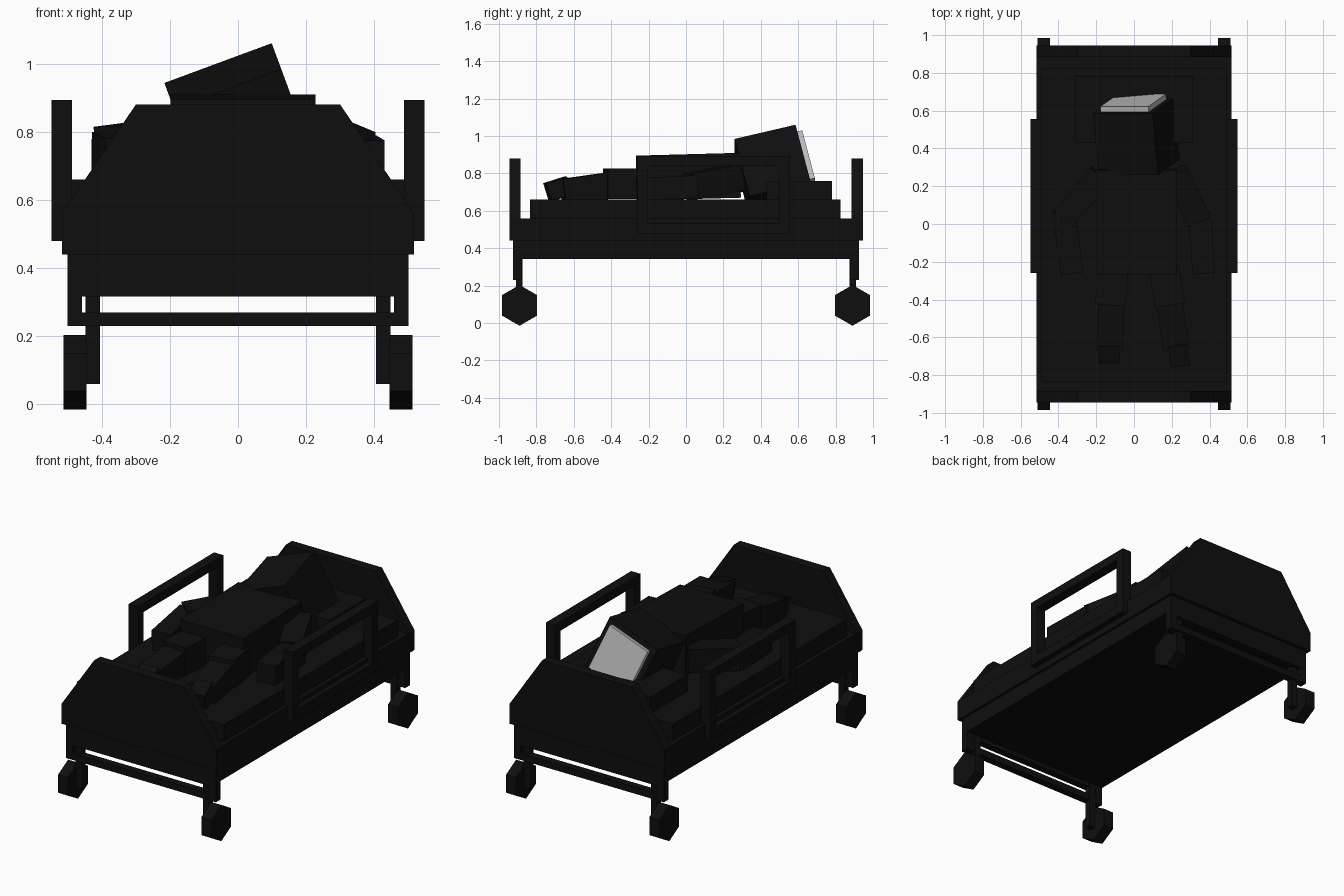
import bpy
import bmesh
from mathutils import Matrix, Vector

cube = bpy.data.objects.get("Cube")
if cube:
    bpy.data.objects.remove(cube)


def material(name, value):
    m = bpy.data.materials.new(name)
    m.use_nodes = True
    color = (value, value, value, 1)
    m.diffuse_color = color
    m.node_tree.nodes["Principled BSDF"].inputs["Base Color"].default_value = color
    return m


black = material("black", 0.0045)
grey = material("light grey", 0.5)


def finish(name, bm, mat=black):
    bmesh.ops.recalc_face_normals(bm, faces=bm.faces)
    mesh = bpy.data.meshes.new(name)
    bm.to_mesh(mesh)
    bm.free()
    mesh.materials.append(mat)
    obj = bpy.data.objects.new(name, mesh)
    bpy.context.collection.objects.link(obj)
    return obj


def oriented_box(name, center, size, axes, mat=black):
    """Box whose local x, y, z follow the three given axes."""
    bm = bmesh.new()
    rot = Matrix(axes).transposed().to_4x4()
    bmesh.ops.create_cube(bm, size=1, matrix=Matrix.Translation(center) @ rot @ Matrix.Diagonal((*size, 1)))
    return finish(name, bm, mat)


def box(name, x, y, z):
    """Upright box from (min, max) ranges."""
    center = Vector([(a + b) / 2 for a, b in (x, y, z)])
    size = [abs(b - a) for a, b in (x, y, z)]
    return oriented_box(name, center, size, Matrix.Identity(3))


def limb(name, start, end, width, height):
    """Box running from start to end."""
    a, b = Vector(start), Vector(end)
    v = (b - a).normalized()
    u = v.cross(Vector((0, 0, 1))).normalized()
    return oriented_box(name, (a + b) / 2, (width, (b - a).length, height), (u, v, u.cross(v)))


# Mattress and bed base
box("lower_frame", (-.5, .5), (-.925, .925), (.342, .44))
box("platform", (-.515, .515), (-.9, .9), (.44, .56))
box("mattress", (-.49, .49), (-.835, .825), (.56, .66))
box("pillow", (-.31, .31), (.43, .78), (.66, .76))

for end, s in (("foot", -1), ("head", 1)):
    # Board with wide cut corners
    bm = bmesh.new()
    outline = [(-.517, .44), (.517, .44), (.517, .56), (.3, .88), (-.3, .88), (-.517, .56)]
    face = bm.faces.new([bm.verts.new((x, s * .885, z)) for x, z in outline])
    ext = bmesh.ops.extrude_face_region(bm, geom=[face])
    bmesh.ops.translate(bm, vec=(0, s * .06, 0), verts=[v for v in ext["geom"] if isinstance(v, bmesh.types.BMVert)])
    finish(end + "_board", bm)

    # Support under each end
    depth = (s * .88, s * .925)
    box(end + "_upper_beam", (-.5, .5), depth, (.317, .36))
    box(end + "_crossbar", (-.5, .5), depth, (.23, .27))
    for side, t in (("left", 1), ("right", -1)):
        box(f"{end}_{side}_leg", (t * .458, t * .5), depth, (.23, .36))
        box(f"{end}_{side}_wheel_fork", (t * .405, t * .447), (s * .875, s * .91), (.06, .36))
        bm = bmesh.new()
        turn = Matrix.Rotation(1.5707963, 4, "Y") @ Matrix.Rotation(1.5707963, 4, "Z")
        bmesh.ops.create_cone(bm, cap_ends=True, segments=6, radius1=.109, radius2=.109, depth=.067,
                              matrix=Matrix.Translation((t * .4785, s * .89, .0945)) @ turn)
        finish(f"{end}_{side}_wheel", bm)

# Side rails
for side, t in (("left", 1), ("right", -1)):
    x = (t * .487, t * .548)
    box(side + "_rail_top", x, (-.26, .555), (.84, .893))
    box(side + "_rail_bottom", x, (-.26, .555), (.48, .535))
    box(side + "_rail_foot_post", x, (-.26, -.205), (.48, .893))
    box(side + "_rail_head_post", x, (.5, .555), (.48, .893))

# Lying figure: torso and turned head with a pale crown plate
limb("torso", (.015, -.265, .775), (.015, .29, .79), .425, .24)
u = Vector((.938, 0, .347)).normalized()
w = Vector((-.33, -.24, .91))
v = w.cross(u).normalized()
w = u.cross(v)
head_center = Vector((.012, .463, .811))
oriented_box("head", head_center, (.336, .336, .336), (u, v, w))
oriented_box("crown_plate", head_center + v * .183, (.27, .03, .28), (u, v, w), grey)

# Arms
limb("right_upper_arm", (-.18, .26, .77), (-.37, .03, .745), .13, .14)
limb("right_forearm", (-.37, .07, .74), (-.33, -.26, .72), .12, .12)
limb("left_upper_arm", (.22, .28, .78), (.34, .02, .73), .13, .14)
limb("left_forearm", (.345, .06, .73), (.37, -.26, .715), .12, .12)

# Legs and feet
limb("right_thigh", (-.11, -.24, .745), (-.125, -.43, .745), .16, .165)
limb("right_shin", (-.12, -.41, .735), (-.13, -.66, .70), .14, .14)
limb("right_foot", (-.13, -.63, .735), (-.13, -.72, .70), .11, .1)
limb("left_thigh", (.16, -.24, .745), (.19, -.43, .745), .16, .165)
limb("left_shin", (.185, -.41, .735), (.225, -.66, .70), .14, .14)
limb("left_foot", (.225, -.63, .735), (.245, -.74, .70), .1, .1)
